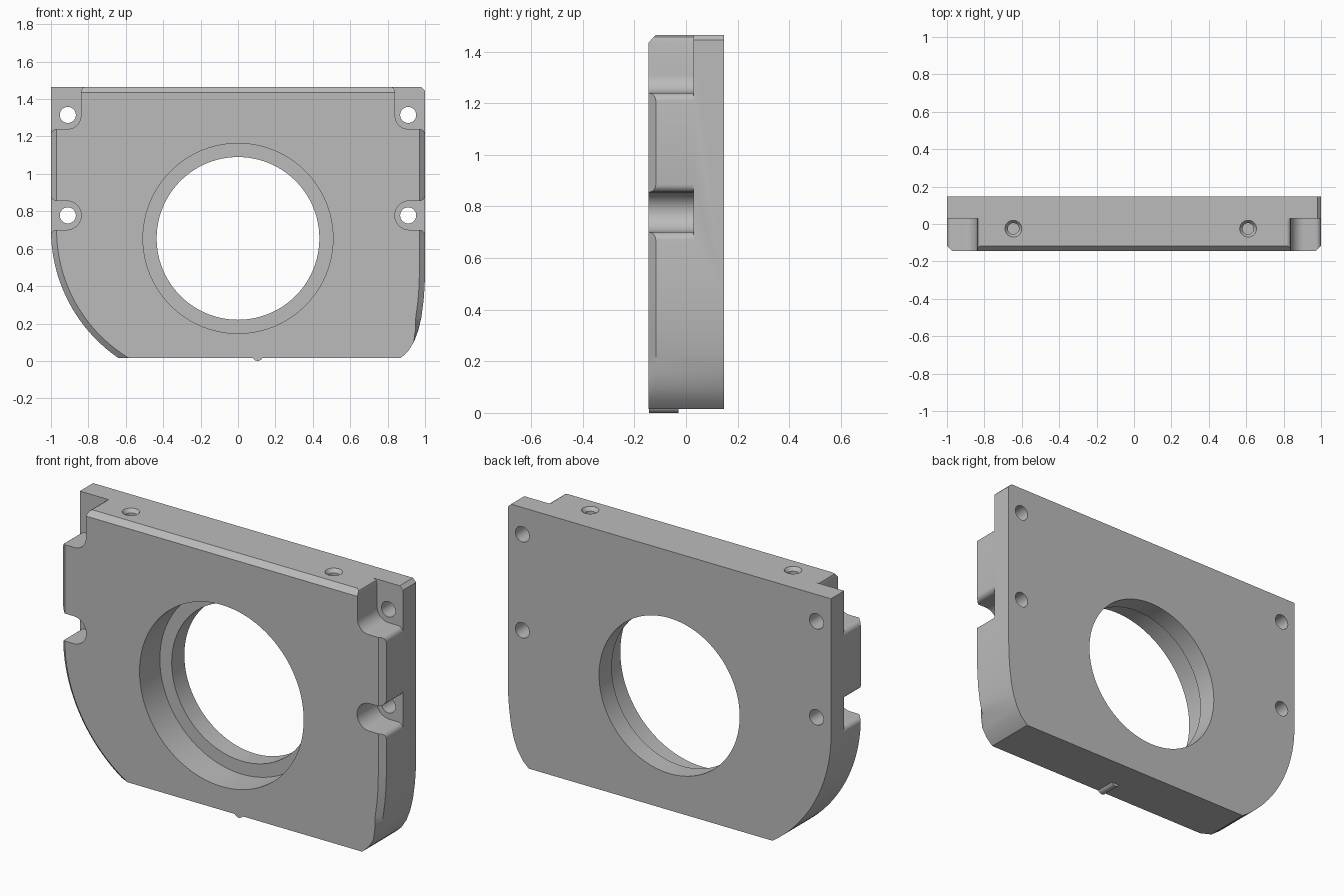
import bpy, bmesh, math
from mathutils import Vector

cube = bpy.data.objects.get("Cube")
if cube:
    bpy.data.objects.remove(cube, do_unlink=True)

FRONT, BACK, STEP = -0.145, 0.147, 0.03
BOTTOM, TOP = 0.015, 1.465
BORE_Z = 0.655

metal = bpy.data.materials.new("plain grey")
metal.use_nodes = True
GREY = (0.5, 0.5, 0.5, 1)
metal.diffuse_color = GREY
metal.node_tree.nodes["Principled BSDF"].inputs["Base Color"].default_value = GREY


def loft(name, rings):
    """Solid skinned through rings of points with capped ends."""
    bm = bmesh.new()
    loops = [[bm.verts.new(p) for p in ring] for ring in rings]
    n = len(loops[0])
    for a, b in zip(loops, loops[1:]):
        for i in range(n):
            j = (i + 1) % n
            bm.faces.new((a[i], a[j], b[j], b[i]))
    bm.faces.new(loops[0])
    bm.faces.new(loops[-1])
    bmesh.ops.recalc_face_normals(bm, faces=bm.faces)
    mesh = bpy.data.meshes.new(name)
    bm.to_mesh(mesh)
    bm.free()
    mesh.materials.append(metal)
    obj = bpy.data.objects.new(name, mesh)
    bpy.context.collection.objects.link(obj)
    return obj


def prism(name, outline, y0, y1):
    return loft(name, [[(x, y, z) for x, z in outline] for y in (y0, y1)])


def arc(cx, cz, r, a0, a1, n=10):
    angles = [math.radians(a0 + (a1 - a0) * i / n) for i in range(n + 1)]
    return [(cx + r * math.cos(a), cz + r * math.sin(a)) for a in angles]


def disc(cx, cz, r, n):
    return arc(cx, cz, r, 0, 360 - 360 / n, n - 1)


def cut(target, cutter):
    cutter.hide_render = True
    mod = target.modifiers.new(cutter.name, "BOOLEAN")
    mod.operation, mod.solver, mod.object = "DIFFERENCE", "EXACT", cutter
    bpy.context.view_layer.objects.active = target
    bpy.ops.object.modifier_apply(modifier=mod.name)
    bpy.data.objects.remove(cutter, do_unlink=True)


# Body: outline with a large sweep at the right foot, a tight one at the left
R = 0.83
sweep_end = 180 + math.degrees(math.asin((0.70 - BOTTOM) / R))
big = arc(R - 1, 0.70, R, 180, sweep_end, 20)
small = [(0.87, BOTTOM), (0.908, 0.05), (0.94, 0.10), (0.963, 0.16),
         (0.98, 0.23), (0.992, 0.32), (0.998, 0.40), (1, 0.48)]
outline = big + small + [(1, TOP - 0.02), (0.98, TOP), (-1, TOP)]
# Front outline: the same one, pulled in to leave a chamfer
big_in = arc(R - 1, 0.70, R - 0.03, 180,
             180 + math.degrees(math.asin((0.70 - BOTTOM) / (R - 0.03))), 20)
small_in = [(x - 0.03 * min(1, max(0, (z - 0.10) / 0.12)), z) for x, z in small]
inner = big_in + small_in + [(0.97, TOP - 0.04), (0.96, TOP - 0.03), (-0.97, TOP - 0.03)]
body = loft("body", [[(x, y, z) for x, z in pts] for pts, y in
                     ((outline, BACK), (outline, FRONT + 0.028), (inner, FRONT))])

# Corner recesses and side slots, with rounded mouths
for s in (1, -1):
    corner = ([(0.82, 1.6), (0.82, TOP), (0.834, TOP - 0.008), (0.84, TOP - 0.03)]
              + arc(0.91, 1.31, 0.07, 180, 270)
              + arc(0.97, 1.21, 0.03, 90, 0, 5) + [(1.1, 1.21), (1.1, 1.6)])
    slot = (arc(0.97, 0.885, 0.03, 0, -90, 5) + arc(0.915, 0.778, 0.077, 90, 270, 16)
            + arc(0.97, 0.671, 0.03, 90, 0, 5) + [(1.1, 0.671), (1.1, 0.885)])
    for name, pts in (("corner_cutter", corner), ("slot_cutter", slot)):
        cut(body, prism(name, [(s * x, z) for x, z in pts], FRONT - 0.1, STEP))
    for z in (1.315, 0.778):
        cut(body, prism("bolt_hole_cutter", disc(s * 0.91, z, 0.043, 32), -0.3, 0.3))

# Stepped central bore
cut(body, prism("bore_cutter", disc(0, BORE_Z, 0.435, 96), -0.3, 0.3))
cut(body, prism("counterbore_cutter", disc(0, BORE_Z, 0.508, 96), -0.3, 0.035))

# Countersunk blind holes in the top edge
for x in (-0.645, 0.61):
    rings = [[(x + px, -0.025 + py, z) for px, py in disc(0, 0, r, 32)]
             for r, z in ((0.045, TOP + 0.02), (0.045, TOP), (0.03, TOP - 0.02), (0.03, TOP - 0.14))]
    cut(body, loft("top_hole_cutter", rings))

# Locating pin under the bottom edge
pin = prism("locating_pin", disc(0.105, 0.028, 0.028, 32), FRONT + 0.001, -0.03)

for obj in (body, pin):
    bpy.ops.object.select_all(action="DESELECT")
    obj.select_set(True)
    bpy.context.view_layer.objects.active = obj
    bpy.ops.object.shade_smooth_by_angle(angle=math.radians(25))
